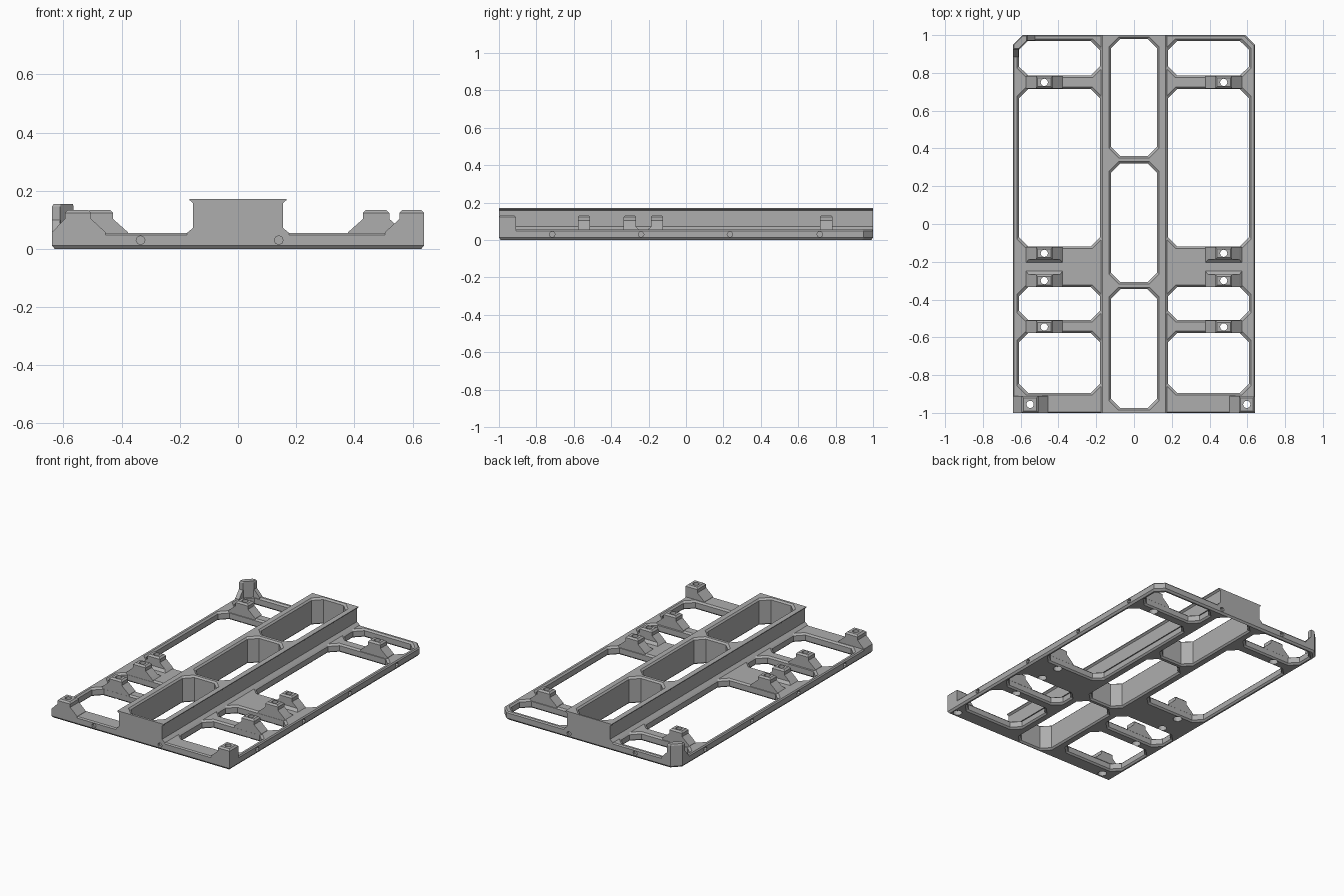
import bpy
import bmesh
from math import cos, sin, tau

old = bpy.data.objects.get("Cube")
if old:
    bpy.data.objects.remove(old)

grey = bpy.data.materials.new("plain grey")
grey.use_nodes = True
grey.diffuse_color = (0.42, 0.42, 0.42, 1)
grey.node_tree.nodes["Principled BSDF"].inputs["Base Color"].default_value = grey.diffuse_color


def loft(name, solids):
    """One object made of closed solids, each a list of matching rings."""
    bm = bmesh.new()
    for rings in solids:
        loops = [[bm.verts.new(p) for p in ring] for ring in rings]
        n = len(loops[0])
        bm.faces.new(loops[0])
        bm.faces.new(loops[-1])
        for a, b in zip(loops, loops[1:]):
            for i in range(n):
                j = (i + 1) % n
                bm.faces.new((a[i], a[j], b[j], b[i]))
    bmesh.ops.recalc_face_normals(bm, faces=bm.faces)
    mesh = bpy.data.meshes.new(name)
    bm.to_mesh(mesh)
    bm.free()
    mesh.materials.append(grey)
    obj = bpy.data.objects.new(name, mesh)
    bpy.context.collection.objects.link(obj)
    return obj


def boolean(obj, tool, operation="DIFFERENCE"):
    mod = obj.modifiers.new("bool", "BOOLEAN")
    mod.object, mod.operation, mod.solver = tool, operation, "EXACT"
    bpy.context.view_layer.objects.active = obj
    bpy.ops.object.modifier_apply(modifier=mod.name)


def rect(x0, x1, y0, y1, z):
    return [(x0, y0, z), (x1, y0, z), (x1, y1, z), (x0, y1, z)]


def octagon(x0, x1, y0, y1, z, grow=0, c=0.05):
    x0, x1, y0, y1 = x0 - grow, x1 + grow, y0 - grow, y1 + grow
    return [(x0 + c, y0, z), (x1 - c, y0, z), (x1, y0 + c, z), (x1, y1 - c, z),
            (x1 - c, y1, z), (x0 + c, y1, z), (x0, y1 - c, z), (x0, y0 + c, z)]


def circle(x, y, z, r, n=20):
    return [(x + r * cos(tau * i / n), y + r * sin(tau * i / n), z) for i in range(n)]


BASE = 0.055   # plate top
TOP = 0.172    # beam top
POST = 0.134   # post top


# Flat plate with clipped back corners and a bevelled underside
def plate_ring(z, inset):
    x, y, c = 0.64 - inset, 1 - inset, 0.05
    return [(-x, -y, z), (x, -y, z), (x, y - c, z), (x - c, y, z),
            (-x + c, y, z), (-x, y - c, z)]


frame = loft("frame", [[plate_ring(0, 0.01), plate_ring(0.012, 0), plate_ring(0.047, 0),
                        plate_ring(BASE, 0.006)]])

# Raised centre beam with a flared lip and filleted foot
half = [(0.175, 0.02), (0.175, BASE), (0.155, 0.072), (0.155, 0.158), (0.166, 0.167), (0.166, TOP)]
profile = half + [(-x, z) for x, z in reversed(half)]
beam = loft("beam", [[[(x, y, z) for x, z in profile] for y in (-1, 1)]])
boolean(frame, beam, "UNION")
bpy.data.objects.remove(beam)


# Octagonal windows with chamfered rims
def window(x0, x1, y0, y1, top):
    g = 0.01
    return [octagon(x0, x1, y0, y1, z, grow) for z, grow in
            ((-0.002, g + 0.002), (g, 0), (top - g, 0), (top + 0.002, g + 0.002))]


windows = []
for y0, y1 in ((0.785, 0.97), (-0.12, 0.715), (-0.508, -0.333), (-0.895, -0.577)):
    windows.append(window(-0.61, -0.18, y0, y1, BASE))
    windows.append(window(0.18, 0.61, y0, y1, BASE))
for y0, y1 in ((0.36, 0.98), (-0.307, 0.32), (-0.975, -0.345)):
    windows.append(window(-0.122, 0.122, y0, y1, TOP))
cutter = loft("window_cutter", windows)
boolean(frame, cutter)
bpy.data.objects.remove(cutter)

# Small blind holes along all four edges
drills = []
for sign in (-1, 1):
    for y in (-0.715, -0.24, 0.235, 0.715):
        drills.append([[(sign * d, a, b) for a, b, _ in circle(y, 0.03, 0, 0.015, 8)]
                       for d in (0.62, 0.65)])
    for x in (-0.335, 0.14):
        drills.append([[(a, sign * d, b) for a, b, _ in circle(x, 0.03, 0, 0.015, 8)]
                       for d in (0.985, 1.01)])
cutter = loft("edge_hole_cutter", drills)
boolean(frame, cutter)
bpy.data.objects.remove(cutter)

# Screw holes through the posts, wider from below
rows = (0.75, -0.155, -0.3, -0.545)
screws = [(s * 0.475, y) for s in (-1, 1) for y in rows] + [(-0.55, -0.955), (0.597, -0.955)]
screw_cutter = loft("screw_cutter", [
    [circle(x, y, -0.01, 0.027), circle(x, y, 0.03, 0.027),
     circle(x, y, 0.031, 0.019), circle(x, y, 0.2, 0.019)] for x, y in screws])
boolean(frame, screw_cutter)


# Mounting posts: wide sloping foot, square head, chamfered top
def post(name, foot, head, y0, y1, bottom, skirt=(0, 0)):
    b = 0.01
    rings = [rect(*foot, y0, y1, bottom)]
    if any(skirt):
        rings = [rect(*foot, y0 - skirt[0], y1 + skirt[1], bottom),
                 rect(foot[0], foot[1], y0 - skirt[0], y1 + skirt[1], BASE),
                 rect(foot[0] + 0.015, foot[1] - 0.015, y0, y1, 0.07)]
    else:
        rings.append(rect(*foot, y0, y1, BASE + 0.002))
    rings += [rect(*head, y0, y1, 0.103), rect(*head, y0, y1, POST - b),
              rect(head[0] + b, head[1] - b, y0 + b, y1 - b, POST)]
    obj = loft(name, [rings])
    boolean(obj, screw_cutter)


for side, s in (("right", -1), ("left", 1)):
    x = s * 0.475
    for i, y in enumerate(rows):
        skirt = {1: (0.017, 0), 2: (0, 0.017)}.get(i, (0, 0))
        post(f"{side}_post_{i + 1}", (x - 0.097, x + 0.097), (x - 0.045, x + 0.045),
             y - 0.033, y + 0.033, 0.046, skirt)
post("front_right_corner_post", (-0.64, -0.455), (-0.595, -0.505), -1, -0.91, 0.047)
post("front_left_corner_post", (0.505, 0.64), (0.555, 0.64), -1, -0.91, 0.047)
bpy.data.objects.remove(screw_cutter)


# Tall back corner post hugging the clipped corner, flared at the foot
def corner_ring(z, spread=0, inset=0):
    a, b = 0.64 - inset, 1 - inset
    return [(-a, 0.925 - spread, z), (-a, 0.95, z), (-0.59, b, z), (-0.565 + spread, b, z),
            (-0.565 + spread, 0.972, z), (-0.568, 0.97, z), (-0.61, 0.928, z),
            (-0.612, 0.925 - spread, z)]


loft("back_right_corner_post", [[corner_ring(0.047, 0.04), corner_ring(BASE, 0.04),
                                 corner_ring(0.1), corner_ring(0.145),
                                 corner_ring(0.154, -0.004, 0.006)]])
